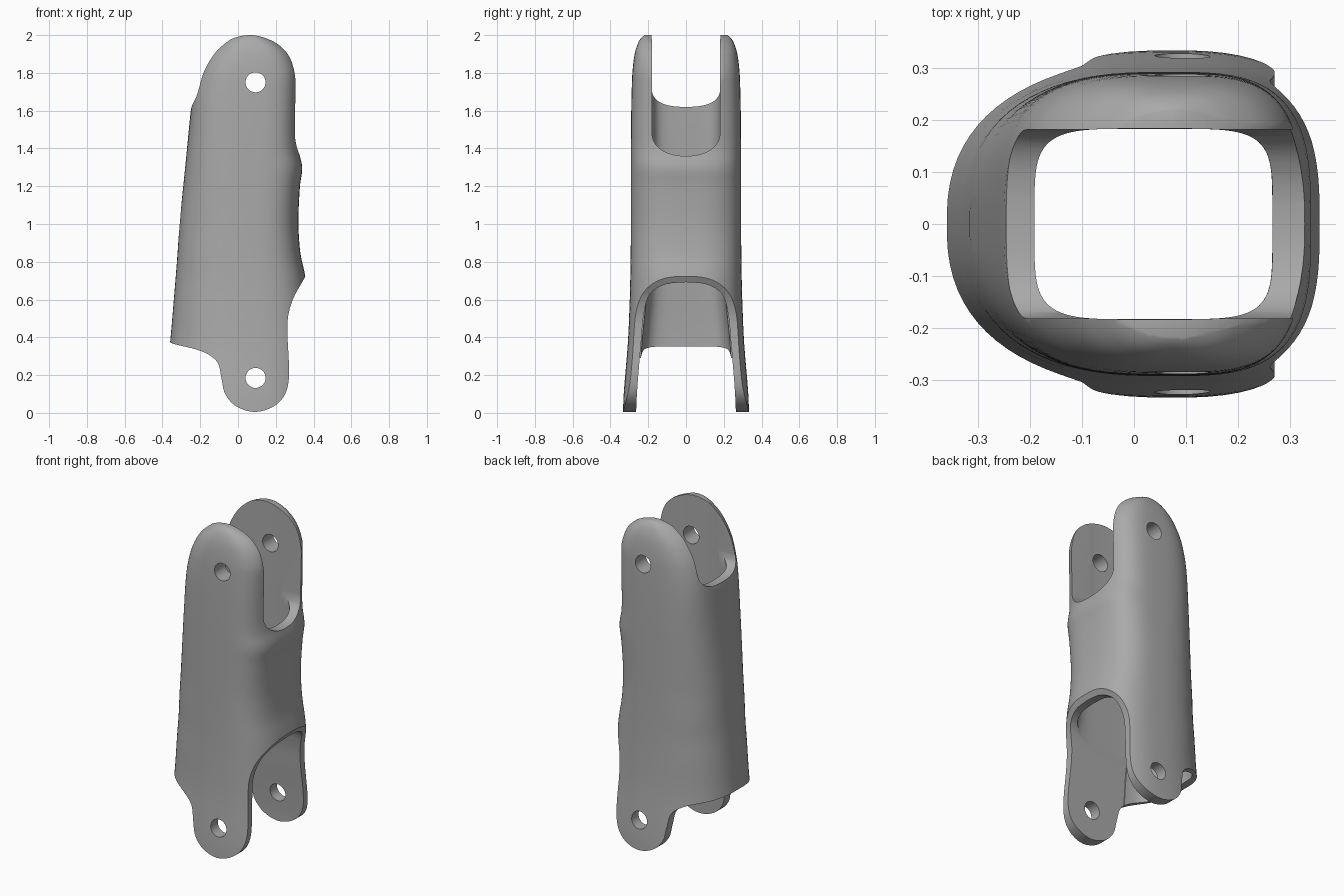
import bpy
import bmesh
from math import cos, sin, pi
from mathutils import Vector

if "Cube" in bpy.data.objects:
    bpy.data.objects.remove(bpy.data.objects["Cube"], do_unlink=True)

grey = bpy.data.materials.new("matte grey")
grey.use_nodes = True
grey.diffuse_color = (0.4, 0.4, 0.4, 1)
grey.node_tree.nodes["Principled BSDF"].inputs["Base Color"].default_value = (0.4, 0.4, 0.4, 1)


def spline(points, steps, closed):
    """Smooth curve through tuples of any length, safe for uneven spacing."""
    pts = [Vector(p) for p in points]
    count = len(pts)
    pick = (lambda i: pts[i % count]) if closed else (lambda i: pts[max(0, min(count - 1, i))])
    out = []
    for i in range(count if closed else count - 1):
        a, b, c, d = (pick(i + k) for k in (-1, 0, 1, 2))
        length = (c - b).length
        leave = (c - a) * (length / (length + (b - a).length))
        arrive = (d - b) * (length / (length + (d - c).length))
        for s in range(steps):
            t = s / steps
            blend = t * t * (3 - 2 * t)
            out.append(b * (1 - blend) + c * blend
                       + leave * (t * (1 - t) ** 2) - arrive * (t * t * (1 - t)))
    if not closed:
        out.append(pts[-1])
    return out


def loft(name, rings):
    """Solid skinned through equal rings of points, capped, facing outward."""
    bm = bmesh.new()
    loops = [[bm.verts.new(p) for p in ring] for ring in rings]
    for low, high in zip(loops, loops[1:]):
        for i in range(len(low)):
            j = (i + 1) % len(low)
            bm.faces.new((low[i], low[j], high[j], high[i]))
    bm.faces.new(loops[0][::-1])
    bm.faces.new(loops[-1])
    bm.normal_update()
    if bm.calc_volume(signed=True) < 0:
        bmesh.ops.reverse_faces(bm, faces=bm.faces[:])
    mesh = bpy.data.meshes.new(name)
    bm.to_mesh(mesh)
    bm.free()
    mesh.materials.append(grey)
    obj = bpy.data.objects.new(name, mesh)
    bpy.context.collection.objects.link(obj)
    return obj


def oval(z, back, front, half, center, back_power, front_power, sides=80):
    """Rounded section, with its own length and squareness on each side."""
    ring = []
    for i in range(sides):
        a = 2 * pi * (i + 0.5) / sides
        c, s = cos(a), sin(a)
        power = 2 / (front_power if c > 0 else back_power)
        reach = front - center if c > 0 else center - back
        x = center + reach * abs(c) ** power * (1 if c > 0 else -1)
        ring.append((x, half * abs(s) ** power * (1 if s > 0 else -1), z))
    return ring


def prism_x(name, profile, x0, x1):
    return loft(name, [[(x, y, z) for y, z in profile] for x in (x0, x1)])


def prism_y(name, profile):
    return loft(name, [[(x, y, z) for x, z in profile] for y in (-1, 1)])


def combine(target, cutter, operation):
    mod = target.modifiers.new(cutter.name, "BOOLEAN")
    mod.operation = operation
    mod.solver = "EXACT"
    mod.object = cutter
    bpy.context.view_layer.objects.active = target
    bpy.ops.object.modifier_apply(modifier=mod.name)
    bpy.data.objects.remove(cutter, do_unlink=True)


# Outer skin: height, back, front, half width, squareness; domed over the upper ears
outer = [(-.05, -.4, .42, .335, 2.4), (.1, -.39, .42, .33, 2.4), (.37, -.36, .4, .308, 2.4),
         (.6, -.34, .37, .298, 2.5), (.72, -.33, .357, .295, 2.5), (.85, -.32, .33, .293, 2.6),
         (1, -.31, .32, .292, 2.6), (1.2, -.29, .328, .292, 2.8), (1.3, -.28, .34, .292, 2.9),
         (1.4, -.27, .32, .292, 3), (1.6, -.25, .317, .29, 3.2), (1.7, -.235, .32, .288, 3.2),
         (1.8, -.205, .32, .284, 3.2), (1.9, -.15, .285, .272, 3), (1.96, -.09, .225, .253, 2.8),
         (1.99, -.045, .165, .232, 2.6), (2.004, 0, .12, .21, 2.4)]
shell = loft("knuckle_link_shell", [oval(z, b, f, w, .07, p, p + .3)
                                    for z, b, f, w, p in spline(outer, 4, False)])

# Side outline with the rounded upper and lower ears
outline = [(-.36, .375), (-.358, .39), (-.31, .98), (-.25, 1.6), (-.212, 1.7), (-.17, 1.84), (-.1, 1.945),
           (.05, 2), (.19, 1.965), (.275, 1.88), (.307, 1.73), (.304, 1.45), (.34, 1.32), (.35, 1.25),
           (.38, 1), (.38, .78), (.355, .72), (.29, .6), (.262, .48), (.27, .2), (.25, .1), (.19, .035),
           (.09, .005), (-.01, .035), (-.068, .1), (-.087, .18), (-.11, .27), (-.19, .325), (-.34, .365)]
combine(shell, prism_y("side_outline", spline(outline, 5, True)), "INTERSECT")

# Hollow core
inner = [(-.1, -.3, .32, .262), (.37, -.29, .3, .235), (.7, -.26, .29, .202), (1, -.235, .268, .186),
         (1.4, -.205, .266, .183), (1.7, -.188, .266, .183), (2.1, -.188, .266, .183)]
combine(shell, loft("hollow_core", [oval(z, b, f, w, .04, 5, 5)
                                    for z, b, f, w in spline(inner, 3, False)]), "DIFFERENCE")


# Upper slots: deep at the front, shallow at the back
def u_slot(floor, rise, power):
    curve = []
    for i in range(33):
        a = pi + pi * i / 32
        c, s = cos(a), sin(a)
        curve.append((.181 * abs(c) ** power * (1 if c > 0 else -1), floor + rise * (1 - abs(s) ** power)))
    return curve + [(.181, 2.2), (-.181, 2.2)]


combine(shell, prism_x("front_slot", u_slot(1.36, .13, .9), .1, .6), "DIFFERENCE")
combine(shell, prism_x("back_slot", u_slot(1.62, .1, .8), -.6, .11), "DIFFERENCE")

# Lower arch between the lower ears
half_arch = [(.267, -.1), (.26, .1), (.237, .38), (.222, .53), (.19, .63), (.11, .68), (0, .692)]
right = spline(half_arch, 4, False)
arch = [tuple(p) for p in right] + [(-y, z) for y, z in right[-2::-1]]
combine(shell, prism_x("lower_arch", arch, -.13, .6), "DIFFERENCE")

# Pivot holes through both ears
for name, height in (("upper_pivot", 1.75), ("lower_pivot", .185)):
    circle = [(.093 + .053 * cos(pi * i / 16), height + .053 * sin(pi * i / 16)) for i in range(32)]
    combine(shell, prism_y(name, circle), "DIFFERENCE")

bpy.ops.object.select_all(action="DESELECT")
shell.select_set(True)
bpy.context.view_layer.objects.active = shell
bpy.ops.object.shade_smooth_by_angle(angle=.6)
